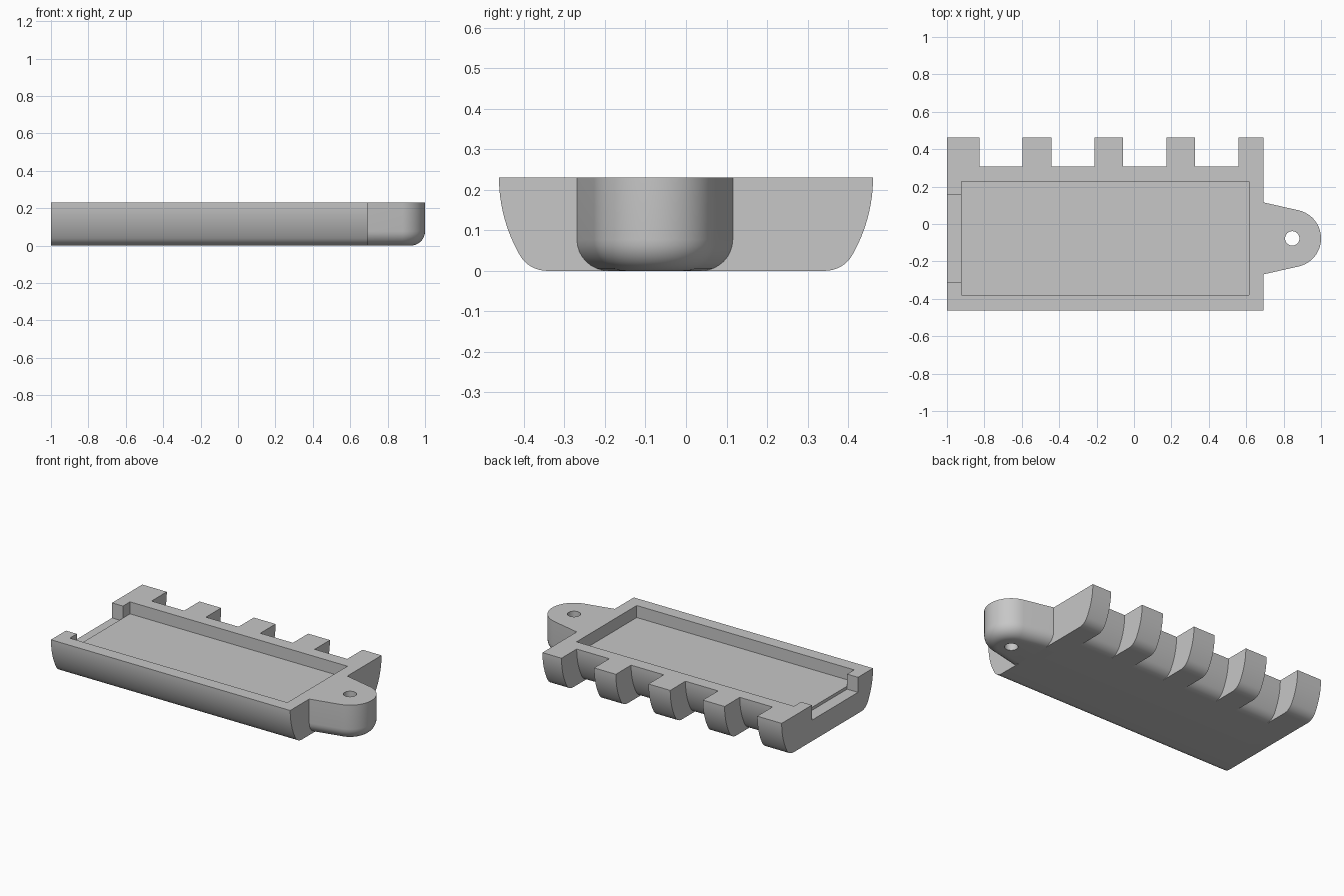
import bpy, bmesh, math

if "Cube" in bpy.data.objects:
    bpy.data.objects.remove(bpy.data.objects["Cube"], do_unlink=True)

U = 2 / 52            # design unit: the whole part is 52 units long
TOP = 6 * U           # overall height
X0, X1 = -1.0, -1.0 + 44 * U   # ends of the tray body
CY = -2 * U           # centre line of recess, slot and lug

grey = bpy.data.materials.new("mid_grey")
grey.use_nodes = True
grey.diffuse_color = (0.57, 0.57, 0.57, 1)
grey.node_tree.nodes["Principled BSDF"].inputs["Base Color"].default_value = grey.diffuse_color


def loft(name, rings):
    """Closed solid through a list of matching rings of points."""
    bm = bmesh.new()
    loops = [[bm.verts.new(p) for p in ring] for ring in rings]
    n = len(loops[0])
    for a, b in zip(loops, loops[1:]):
        for i in range(n):
            j = (i + 1) % n
            bm.faces.new((a[i], a[j], b[j], b[i]))
    bm.faces.new(loops[0])
    bm.faces.new(loops[-1])
    bmesh.ops.recalc_face_normals(bm, faces=bm.faces)
    mesh = bpy.data.meshes.new(name)
    bm.to_mesh(mesh)
    bm.free()
    mesh.materials.append(grey)
    obj = bpy.data.objects.new(name, mesh)
    bpy.context.collection.objects.link(obj)
    return obj


def extrude_x(name, profile, xa, xb):
    return loft(name, [[(x, y, z) for y, z in profile] for x in (xa, xb)])


def pocket(name, xa, xb, half, depth):
    """Box cutter opening upward, centred on the recess line."""
    ya, yb, za, zb = CY - half, CY + half, TOP - depth, TOP + 0.2
    return extrude_x(name, [(ya, za), (yb, za), (yb, zb), (ya, zb)], xa, xb)


def cut(obj, cutters):
    for c in cutters:
        c.hide_render = True
        mod = obj.modifiers.new("cut", 'BOOLEAN')
        mod.operation, mod.solver, mod.object = 'DIFFERENCE', 'EXACT', c
    deps = bpy.context.evaluated_depsgraph_get()
    mesh = bpy.data.meshes.new_from_object(obj.evaluated_get(deps))
    obj.modifiers.clear()
    obj.data = mesh
    for c in cutters:
        bpy.data.objects.remove(c, do_unlink=True)


def arc(cy, cz, r, a0, a1, n):
    return [(cy + r * math.cos(a0 + (a1 - a0) * i / n),
             cz + r * math.sin(a0 + (a1 - a0) * i / n)) for i in range(n + 1)]


# Side curve: small bottom fillet running into a large bowed wall
BIG, SMALL = 10 * U, 2 * U
drop = TOP - SMALL
reach = math.sqrt((BIG - SMALL) ** 2 - drop ** 2)
join = -math.atan2(drop, reach)
side = (arc(2 * U + reach, SMALL, SMALL, -math.pi / 2, join, 8)
        + arc(2 * U, TOP, BIG, join, 0, 12)[1:])

# Tray body
body = extrude_x("tray_body", side + [(-y, z) for y, z in reversed(side)], X0, X1)

# Notches between the rear tabs follow the same curve, moved inward
inner = [(y - 4 * U, z) for y, z in side]
notch = ([(inner[0][0], -0.1)] + inner
         + [(inner[-1][0], TOP + 0.1), (0.7, TOP + 0.1), (0.7, -0.1)])
cutters = []
for i in range(4):
    start = X0 + (4.5 + 10 * i) * U
    cutters.append(extrude_x("notch_cutter", notch, start, start + 6 * U))

# Shallow recess, and a slightly deeper open slot through the end wall
cutters.append(pocket("recess_cutter", X0 + 2 * U, X1 - 2 * U, 7.9 * U, 2 * U))
cutters.append(pocket("slot_cutter", X0 - 0.1, X0 + 2 * U, 6.05 * U, 2.5 * U))
cut(body, cutters)

# End lug: tapered, rounded outline with a filleted underside
CX, R, FILLET = 1 - 4 * U, 4 * U, 2 * U
TAPER = math.radians(12.68)


def lug_outline(inset, z):
    pts = arc(CX, CY, R - inset, TAPER - math.pi / 2, math.pi / 2 - TAPER, 32)
    tx, ty = pts[-1]
    half = ty - CY + (tx - X1) * math.tan(TAPER)
    pts = [(X1, CY - half)] + pts + [(X1, CY + half)]
    return [(x, y, z) for x, y in pts]


rings = []
for i in range(9):
    a = math.pi / 2 * i / 8
    rings.append(lug_outline(FILLET * (1 - math.sin(a)), FILLET * (1 - math.cos(a))))
rings.append(lug_outline(0, TOP))
lug = loft("end_lug", rings)

# Round hole through the lug
hole = arc(CX, CY, U, 0, 2 * math.pi, 32)[:-1]
cut(lug, [loft("hole_cutter", [[(x, y, z) for x, y in hole] for z in (-0.1, 0.5)])])

# Smooth the curves, keep the corners crisp
bpy.ops.object.select_all(action='DESELECT')
for obj in (body, lug):
    obj.select_set(True)
bpy.context.view_layer.objects.active = body
bpy.ops.object.shade_smooth_by_angle(angle=math.radians(30))
